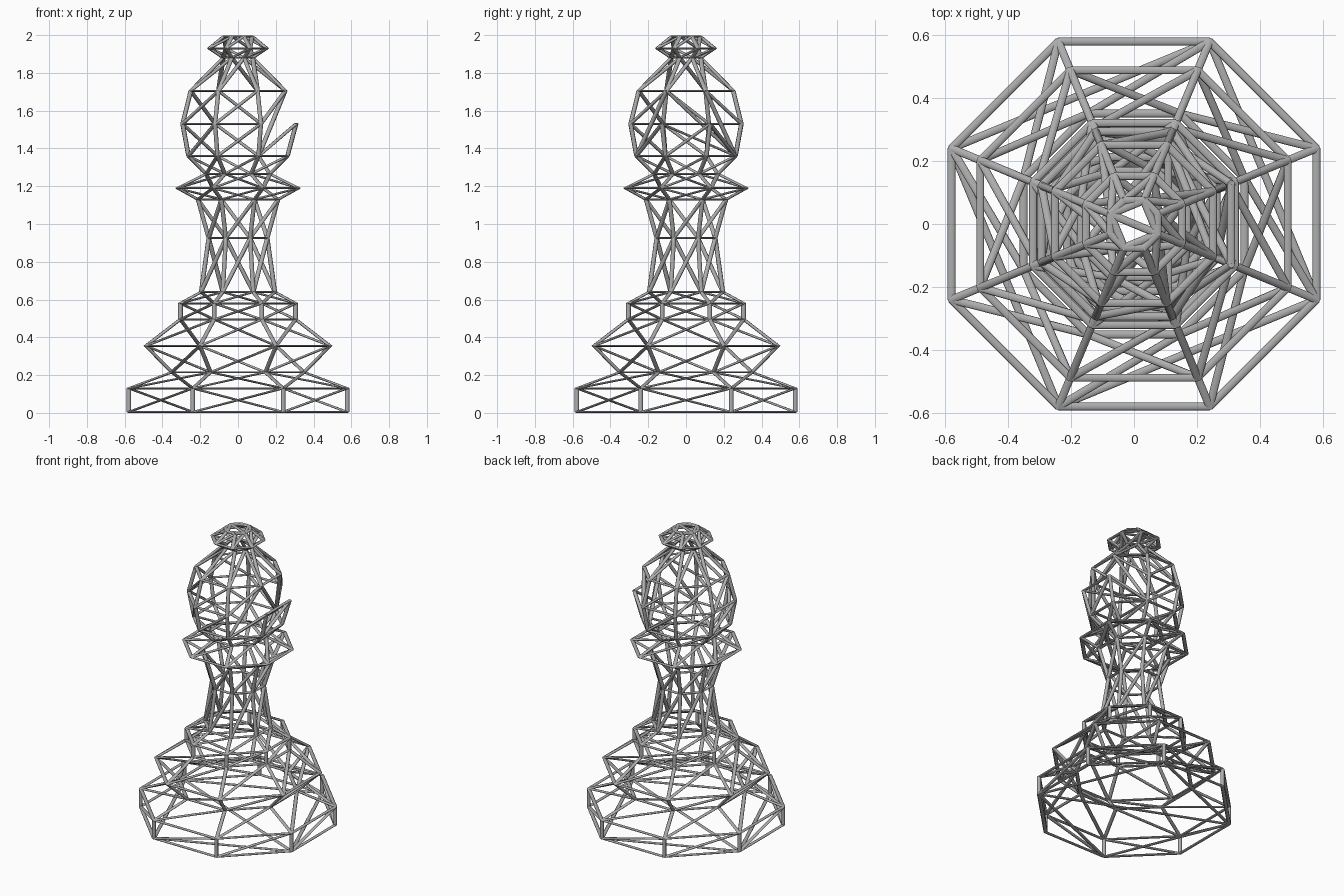
import bpy, bmesh, math
from mathutils import Vector, Matrix

cube = bpy.data.objects.get("Cube")
if cube:
    bpy.data.objects.remove(cube)

SIDES = 8
RADIUS = 0.0125      # strut radius
SQUASH = 0.4         # struts are flattened vertically

grey = bpy.data.materials.new("grey")
grey.use_nodes = True
grey.diffuse_color = (0.42, 0.42, 0.42, 1)
grey.node_tree.nodes["Principled BSDF"].inputs["Base Color"].default_value = grey.diffuse_color

# Octagonal rings: (half width across flats, height)
RINGS = [(0.578, 0.005), (0.578, 0.13), (0.35, 0.215), (0.487, 0.355),
         (0.305, 0.495), (0.305, 0.58), (0.195, 0.64), (0.155, 0.925),
         (0.212, 1.13), (0.32, 1.19), (0.168, 1.265), (0.262, 1.36),
         (0.293, 1.53), (0.25, 1.705), (0.078, 1.88), (0.152, 1.93), (0.075, 1.993)]
SLOT = 11            # ring at the bottom of the slot
LAST = len(RINGS) - 1


def point(key):
    ring, i = key
    half, z = RINGS[ring]
    a = math.tau * (i + 0.5) / SIDES
    r = half / math.cos(math.pi / SIDES)
    if ring == SLOT + 1 and i in (0, 7):
        r *= 1.05    # lip of the slot flares out
    return Vector((r * math.cos(a), r * math.sin(a), z / SQUASH))


# Rings, uprights and diagonals of the triangulated body
edges = set()


def link(a, b):
    edges.add((min(a, b), max(a, b)))


for r in range(LAST + 1):
    for i in range(SIDES):
        n = (i + 1) % SIDES
        link((r, i), (r, n))
        if r < LAST:
            link((r, i), (r + 1, i))
            link((r, i), (r + 1, n))

# Bottom and top caps
for r in (0, LAST):
    for i in (1, 3, 5, 7):
        link((r, i), (r, (i + 2) % SIDES))
    link((r, 3), (r, 7))

# Slot cut into the +x side of the head
low, mid, high = SLOT, SLOT + 1, SLOT + 2
tips = {(mid, 0), (mid, 7)}
allowed = tips | {(low, 0), (low, 7)}
edges = {e for e in edges if not (tips & set(e)) or set(e) <= allowed}
edges.discard(((low, 0), (mid, 1)))
for side, lip in ((1, 0), (6, 7)):
    link((low, side), (mid, lip))
    link((low, side), (high, lip))
    link((mid, side), (high, lip))
link((low, 1), (low, 6))
link((low, 1), (mid, 7))
link((low, 1), (high, 7))


# One lattice object per section of the piece
def lattice(name, first, last):
    bm = bmesh.new()
    for a, b in sorted(edges):
        if not first <= a[0] <= last:
            continue
        p, q = point(a), point(b)
        d = q - p
        turn = d.to_track_quat('Z', 'Y').to_matrix().to_4x4()
        bmesh.ops.create_cone(bm, cap_ends=True, segments=8, radius1=RADIUS,
                              radius2=RADIUS, depth=d.length,
                              matrix=Matrix.Translation((p + q) / 2) @ turn)
    bmesh.ops.scale(bm, vec=(1, 1, SQUASH), verts=bm.verts)
    for f in bm.faces:
        f.smooth = len(f.verts) == 4
    mesh = bpy.data.meshes.new(name)
    bm.to_mesh(mesh)
    bm.free()
    mesh.materials.append(grey)
    bpy.context.collection.objects.link(bpy.data.objects.new(name, mesh))


lattice("base", 0, 5)
lattice("stem", 6, 7)
lattice("collar", 8, 9)
lattice("head", 10, 13)
lattice("finial", 14, LAST)
